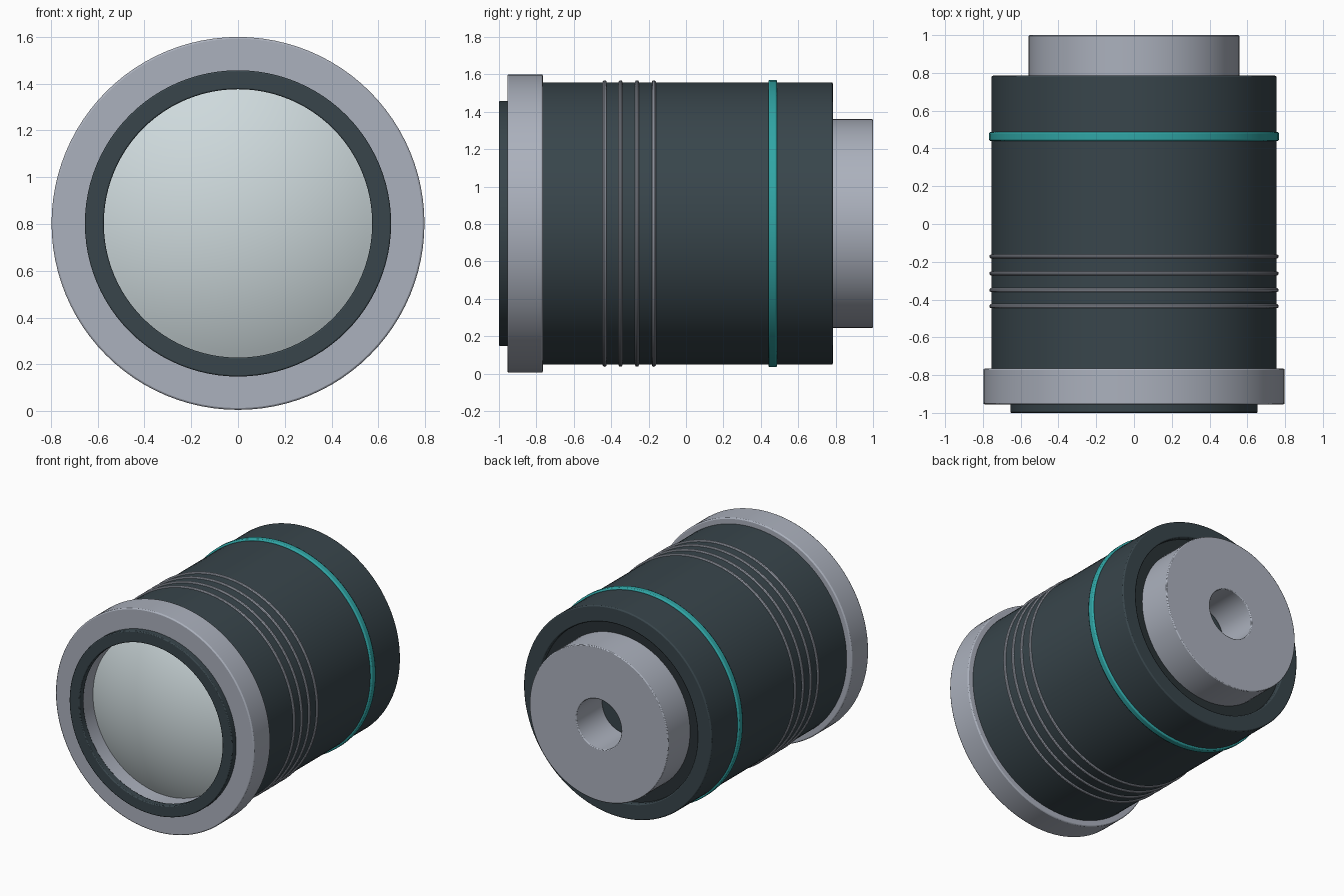
import bpy, bmesh, math

if "Cube" in bpy.data.objects:
    bpy.data.objects.remove(bpy.data.objects["Cube"])

CENTRE_Z = 0.8025   # height of the optical axis
SEGMENTS = 96


def material(name, rgb):
    m = bpy.data.materials.new(name)
    m.diffuse_color = (*rgb, 1.0)
    m.use_nodes = True
    m.node_tree.nodes["Principled BSDF"].inputs["Base Color"].default_value = m.diffuse_color
    return m


metal = material("silver_metal", (0.41, 0.44, 0.51))
dark = material("dark_slate", (0.040, 0.060, 0.071))
black = material("recess_black", (0.022, 0.031, 0.035))
teal = material("teal", (0.03, 0.38, 0.38))
glass = material("pale_glass", (0.62, 0.70, 0.72))


def lathe(name, profile, mat, closed=True, bevel=0.0):
    """Revolve (radius, y) points around the optical axis."""
    bm = bmesh.new()
    verts = [bm.verts.new((r, y, 0)) for r, y in profile]
    edges = [bm.edges.new(pair) for pair in zip(verts, verts[1:])]
    if closed:
        edges.append(bm.edges.new((verts[-1], verts[0])))
    bmesh.ops.spin(bm, geom=verts + edges, cent=(0, 0, 0), axis=(0, 1, 0),
                   angle=math.tau, steps=SEGMENTS, use_merge=True)
    bmesh.ops.remove_doubles(bm, verts=bm.verts, dist=1e-5)
    bmesh.ops.recalc_face_normals(bm, faces=bm.faces)
    mesh = bpy.data.meshes.new(name)
    bm.to_mesh(mesh)
    bm.free()
    mesh.materials.append(mat)
    obj = bpy.data.objects.new(name, mesh)
    obj.location.z = CENTRE_Z
    bpy.context.collection.objects.link(obj)
    bpy.ops.object.select_all(action='DESELECT')
    obj.select_set(True)
    bpy.context.view_layer.objects.active = obj
    bpy.ops.object.shade_smooth_by_angle(angle=math.radians(35))
    if bevel:
        mod = obj.modifiers.new("edge_bevel", 'BEVEL')
        mod.width = bevel
        mod.segments = 2
        mod.limit_method = 'ANGLE'
        mod.angle_limit = math.radians(40)
    return obj


def tube(name, inner, outer, y0, y1, mat, bevel=0.0):
    return lathe(name, [(inner, y0), (outer, y0), (outer, y1), (inner, y1)],
                 mat, bevel=bevel)


# Main barrel, with the rear bore open around the mount
tube("barrel", 0.64, 0.755, -0.80, 0.785, dark, bevel=0.008)
tube("rear_recess_floor", 0.55, 0.645, 0.70, 0.75, black)
lathe("inner_rear_wall", [(0, 0.66), (0.6, 0.66), (0.6, 0.70), (0, 0.70)],
      dark, closed=False)

# Rear mount with its central hole
tube("rear_mount", 0.18, 0.558, 0.70, 1.0, metal, bevel=0.006)

# Front collar and retaining ring
tube("front_collar", 0.58, 0.7975, -0.955, -0.765, metal, bevel=0.008)
tube("retaining_ring", 0.574, 0.655, -1.0, -0.95, dark, bevel=0.006)

# Domed front glass: a spherical cap with a flat back
RIM_R, RIM_Y, RISE = 0.582, -0.835, 0.14
radius = (RIM_R ** 2 + RISE ** 2) / (2 * RISE)
half_angle = math.asin(RIM_R / radius)
cap = []
for i in range(17):
    a = half_angle * i / 16
    cap.append((radius * math.sin(a), RIM_Y - RISE + radius * (1 - math.cos(a))))
lathe("front_glass", cap + [(RIM_R, -0.80), (0, -0.80)], glass, closed=False)

# Thin grip rings
for n, y in enumerate((-0.435, -0.35, -0.262, -0.172)):
    points = [(0.755 + 0.011 * math.cos(t * math.tau / 10),
               y + 0.011 * math.sin(t * math.tau / 10)) for t in range(10)]
    ring = lathe(f"grip_ring_{n + 1}", points, metal)
    ring.data.shade_smooth()

# Coloured accent band
tube("accent_band", 0.74, 0.768, 0.44, 0.487, teal, bevel=0.008)
